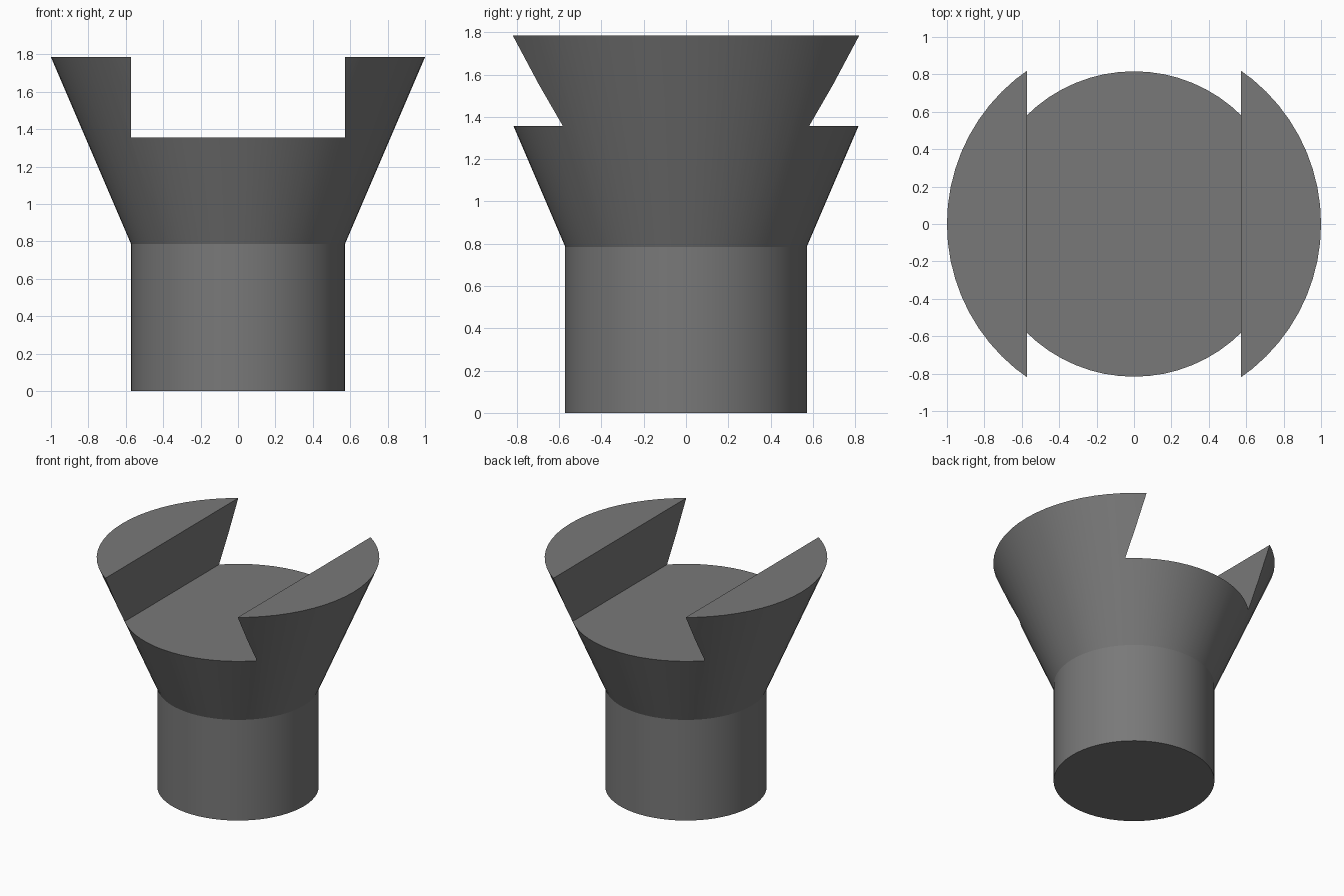
import bpy, bmesh, math

if "Cube" in bpy.data.objects:
    bpy.data.objects.remove(bpy.data.objects["Cube"])

U = 2 / 7                      # base unit
R_STEM, R_RIM = 2 * U, 3.5 * U
Z_NECK, Z_SLOT, Z_TOP = 2.75 * U, 4.75 * U, 6.25 * U
SIDES = 64


def lathe(name, profile):
    """Closed solid of revolution from (radius, z) points."""
    bm = bmesh.new()
    rings = []
    for r, z in profile:
        rings.append([bm.verts.new((r * math.cos(2 * math.pi * i / SIDES),
                                    r * math.sin(2 * math.pi * i / SIDES), z))
                      for i in range(SIDES)])
    for low, high in zip(rings, rings[1:]):
        for i in range(SIDES):
            j = (i + 1) % SIDES
            bm.faces.new((low[i], low[j], high[j], high[i]))
    bm.faces.new(rings[0][::-1])
    bm.faces.new(rings[-1])
    mesh = bpy.data.meshes.new(name)
    bm.to_mesh(mesh)
    bm.free()
    obj = bpy.data.objects.new(name, mesh)
    bpy.context.collection.objects.link(obj)
    return obj


# Stem and flared head as one turned solid, in dark grey
holder = lathe("slotted_holder", [(R_STEM, 0), (R_STEM, Z_NECK), (R_RIM, Z_TOP)])
dark = bpy.data.materials.new("dark_grey")
dark.diffuse_color = (0.19, 0.19, 0.19, 1)
dark.use_nodes = True
dark.node_tree.nodes["Principled BSDF"].inputs["Base Color"].default_value = dark.diffuse_color
holder.data.materials.append(dark)

# Straight slot running front to back through the head
bpy.ops.mesh.primitive_cube_add(size=1, location=(0, 0, Z_SLOT + 0.5))
cutter = bpy.context.object
cutter.name = "slot_cutter"
cutter.scale = (2 * R_STEM, 3, 1)
cutter.hide_render = True
cutter.data.materials.append(dark)

cut = holder.modifiers.new("slot", 'BOOLEAN')
cut.operation = 'DIFFERENCE'
cut.solver = 'EXACT'
cut.object = cutter

bpy.ops.object.select_all(action='DESELECT')
holder.select_set(True)
bpy.context.view_layer.objects.active = holder
bpy.ops.object.modifier_apply(modifier=cut.name)
bpy.data.objects.remove(cutter)

# Smooth round walls, crisp neck and slot edges
bpy.ops.object.shade_smooth_by_angle(angle=math.radians(15))
